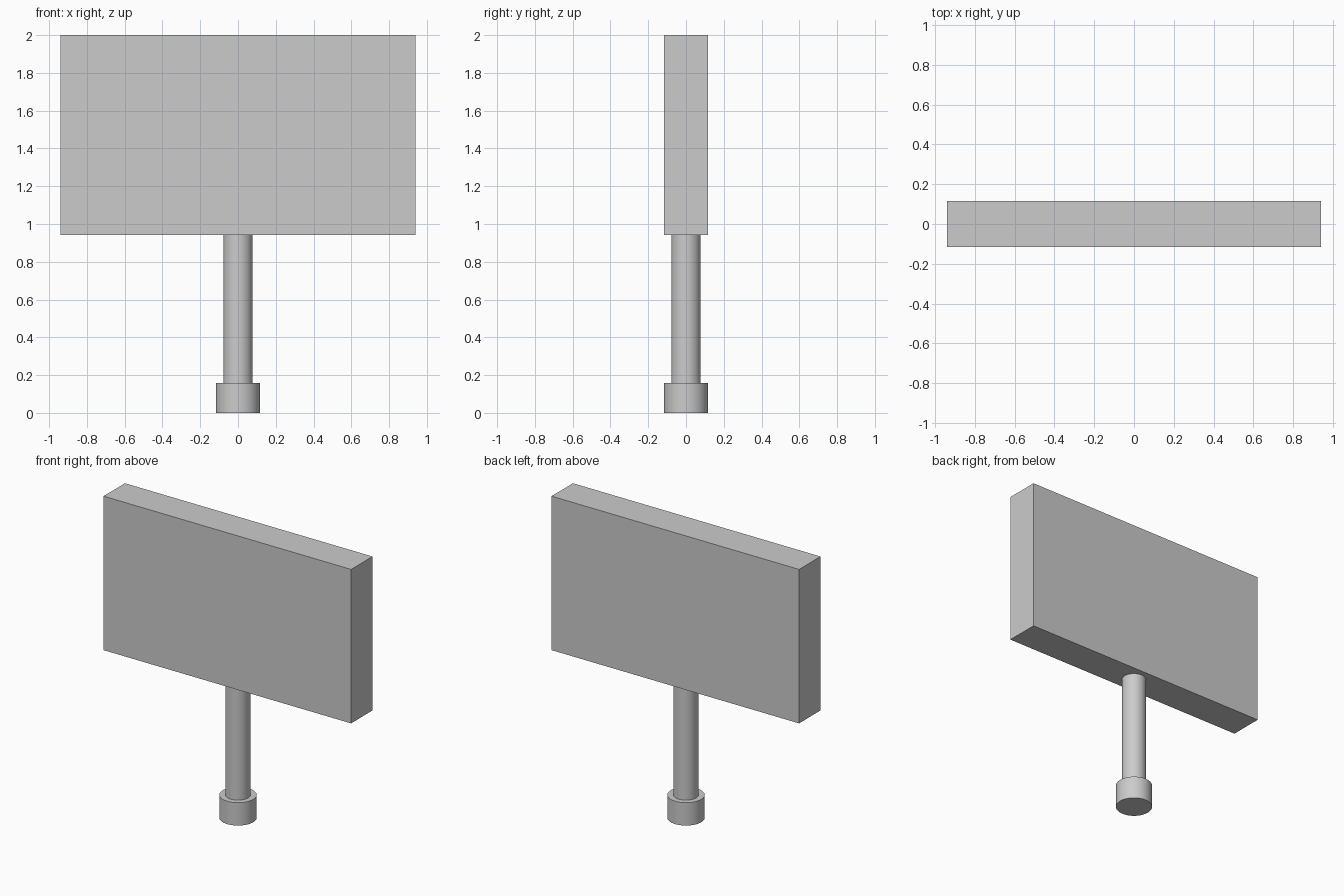
import bpy
import math

if "Cube" in bpy.data.objects:
    bpy.data.objects.remove(bpy.data.objects["Cube"])


def cylinder(name, radius, z0, z1):
    bpy.ops.mesh.primitive_cylinder_add(vertices=64, radius=radius, depth=z1 - z0,
                                        location=(0, 0, (z0 + z1) / 2))
    obj = bpy.context.object
    obj.name = name
    bpy.ops.object.shade_smooth_by_angle(angle=math.radians(30))
    return obj


BASE_TOP, PANEL_BOTTOM, TOP = 0.157, 0.943, 2.0

# Round footing and post
cylinder("base_collar", 0.116, 0, BASE_TOP)
cylinder("post", 0.078, BASE_TOP, PANEL_BOTTOM)

# Flat sign box
bpy.ops.mesh.primitive_cube_add(size=1, location=(0, 0, (PANEL_BOTTOM + TOP) / 2))
panel = bpy.context.object
panel.name = "sign_panel"
panel.scale = (1.88, 0.232, TOP - PANEL_BOTTOM)
bpy.ops.object.transform_apply(location=False, rotation=False, scale=True)
